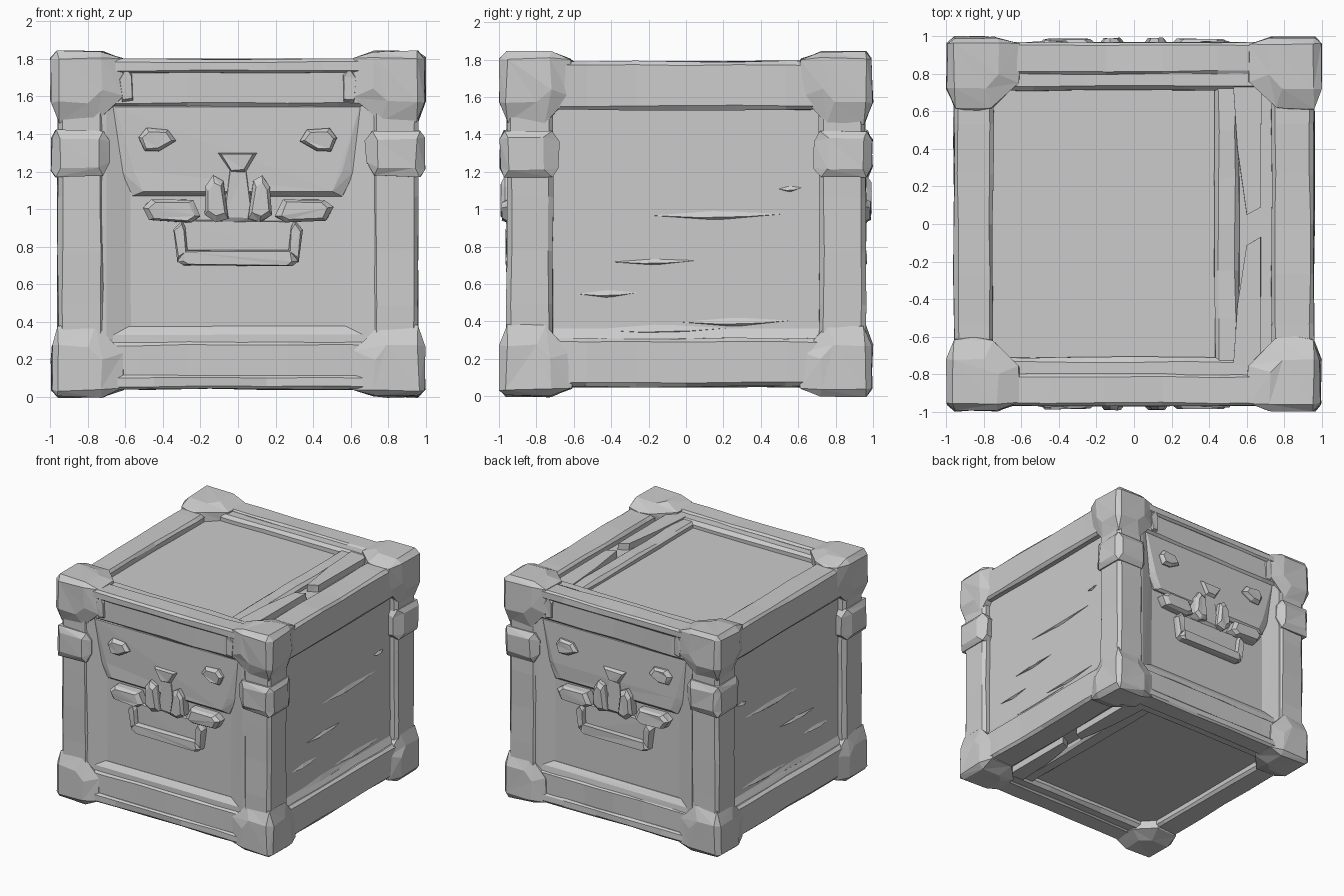
import bpy, bmesh, random
from mathutils import Vector
from itertools import product

if "Cube" in bpy.data.objects:
    bpy.data.objects.remove(bpy.data.objects["Cube"])

random.seed(4)
H = 1.84
SIGNS = (-1, 1)


def finish(name, bm, jitter):
    for v in bm.verts:
        v.co += Vector([random.uniform(-jitter, jitter) for _ in range(3)])
    bmesh.ops.recalc_face_normals(bm, faces=bm.faces[:])
    me = bpy.data.meshes.new(name)
    bm.to_mesh(me)
    bm.free()
    ob = bpy.data.objects.new(name, me)
    bpy.context.collection.objects.link(ob)
    return ob


def box(name, a, b, bevel=0.02, cuts=0, jitter=0.0):
    """Chamfered box between two corners, cut along its longest side."""
    lo = Vector([min(p) for p in zip(a, b)])
    hi = Vector([max(p) for p in zip(a, b)])
    size, mid = hi - lo, (hi + lo) / 2
    bm = bmesh.new()
    bmesh.ops.create_cube(bm, size=1)
    for v in bm.verts:
        v.co = mid + v.co * size
    if bevel:
        bmesh.ops.bevel(bm, geom=bm.edges[:], offset=bevel, segments=1,
                        profile=0.5, affect='EDGES')
    axis = max(range(3), key=lambda i: size[i])
    no = Vector((0, 0, 0))
    no[axis] = 1
    for i in range(cuts):
        co = lo + size * ((i + 1) / (cuts + 1))
        bmesh.ops.bisect_plane(bm, geom=bm.verts[:] + bm.edges[:] + bm.faces[:],
                               plane_co=co, plane_no=no)
    return finish(name, bm, jitter)


def hull(name, pts, jitter=0.0):
    bm = bmesh.new()
    for p in pts:
        bm.verts.new(p)
    bmesh.ops.convex_hull(bm, input=bm.verts[:])
    bmesh.ops.delete(bm, geom=[v for v in bm.verts if not v.link_faces], context='VERTS')
    return finish(name, bm, jitter)


def boss(name, outline, depth, sx, sy, shrink=0.8, base=0.88, jitter=0.004):
    """Convex x-z outline raised from the front or back panel, narrowing outward."""
    cx = sum(p[0] for p in outline) / len(outline)
    cz = sum(p[1] for p in outline) / len(outline)
    pts = []
    for x, z in outline:
        pts.append((sx * x, sy * base, z))
        pts.append((sx * x, sy * (depth - 0.025), z))
        pts.append((sx * (cx + (x - cx) * shrink), sy * depth, cz + (z - cz) * shrink))
    return hull(name, pts, jitter)


# recessed panels of the crate
box("crate_core", (-0.90, -0.90, 0.11), (0.90, 0.90, 1.73), 0)

# corner caps, measured inward from the outer corner
cap = []
for i in range(3):
    for d, ring in ((0.0, ((.035, .035), (.27, .035), (.27, .2), (.2, .27), (.035, .27))),
                    (0.04, ((.38, .04), (.38, .24), (.24, .38), (.04, .38))),
                    (0.14, ((.39, .05), (.39, .23), (.23, .39), (.05, .39)))):
        for u, w in ring:
            p = [u, w]
            p.insert(i, d)
            cap.append(p)
for sx, sy, sz in product(SIGNS, SIGNS, SIGNS):
    hull("corner_cap", [(sx * (.995 - p[0]), sy * (.995 - p[1]),
                         H / 2 + sz * (H / 2 - p[2])) for p in cap], 0.007)

# upright posts and the clasps wrapped around them
for sx, sy in product(SIGNS, SIGNS):
    box("corner_post", (sx * .71, sy * .71, .2), (sx * .96, sy * .96, 1.64), .025, 4, .005)
    hull("corner_clasp", [(sx * x, sy * y, z) for x, y, z in
         [(a, b, c) for a in (.72, .97) for b in (.72, .97) for c in (1.175, 1.42)] +
         [(.995, b, c) for b in (.76, .95) for c in (1.21, 1.38)] +
         [(b, .995, c) for b in (.74, .95) for c in (1.22, 1.37)] +
         [(.68, .95, 1.25), (.68, .95, 1.36), (.95, .68, 1.22), (.95, .68, 1.36)]], .006)

# top and bottom rails
for sz in SIGNS:
    def zz(z):
        return H / 2 + sz * (z - H / 2)
    for sy in SIGNS:
        box("long_rail", (-.8, sy * .71, zz(1.54)), (.8, sy * .95, zz(1.785)), .025, 5, .005)
        box("rail_lip", (-.75, sy * .80, zz(1.725)), (.75, sy * .968, zz(1.80)), .015, 4, .004)
    box("side_rail_left", (-.96, -.8, zz(1.53)), (-.75, .8, zz(1.79)), .022, 5, .005)
    box("side_rail_right", (.73, -.8, zz(1.53)), (.96, .8, zz(1.79)), .022, 5, .005)
    # cracked plank beside the right rail
    box("inner_plank", (.43, -.75, zz(1.70)), (.56, .75, zz(1.775)), .02, 5, .005)
    for y0, y1 in ((.75, .05), (-.75, -.11)):
        hull("plank_splinter", [(x, y, zz(z)) for x, y in
             ((.53, y0), (.675, y0), (.675, y1 + .04), (.60, y1), (.55, (y0 + y1) / 2))
             for z in (1.70, 1.785)], .004)

# front and back fittings
for sy in SIGNS:
    boss("lid_plate", [(-.72, 1.57), (.72, 1.57), (.62, 1.2), (.56, 1.07), (-.56, 1.07),
                       (-.62, 1.2)], .935, 1, sy, .9)
    boss("clasp_stem", [(-.09, .92), (.09, .92), (.05, 1.26), (-.05, 1.26)], .94, 1, sy)
    boss("clasp_head", [(-.11, 1.30), (.10, 1.30), (.04, 1.2), (-.04, 1.2)], .965, 1, sy)
    boss("handle_plate", [(-.31, .94), (.31, .94), (.29, .73), (-.29, .73)], .925, 1, sy, .95)
    boss("handle_grip", [(-.31, .78), (.31, .78), (.32, .72), (.29, .70), (-.29, .70),
                         (-.32, .72)], .965, 1, sy, .9)
    # sloped ledges framing the panel
    hull("lower_ledge", [(x, sy * y, z) for x in (-.72, .72) for y, z in
         ((.88, .26), (.94, .26), (.935, .33), (.905, .375), (.88, .375))], .004)
    for sx in SIGNS:
        hull("post_slope", [(sx * x, sy * y, z) for z in (.25, 1.55) for x, y in
             ((.74, .88), (.74, .948), (.70, .945), (.57, .90), (.57, .88))], .003)
        boss("handle_arm", [(.27, .76), (.32, .72), (.345, .89), (.30, .94), (.28, .9)],
             .96, sx, sy)
        boss("handle_mount", [(.20, .96), (.24, 1.05), (.46, 1.05), (.51, 1.01), (.47, .94),
                              (.25, .93)], .985, sx, sy)
        boss("clasp_prong", [(.05, .95), (.08, 1.15), (.13, 1.18), (.17, 1.12), (.18, .97),
                             (.12, .93)], .99, sx, sy, .7)
        boss("lid_lug", [(.33, 1.36), (.37, 1.42), (.49, 1.43), (.53, 1.38), (.50, 1.31),
                         (.42, 1.31)], .975, sx, sy, .75)
        boss("rail_wedge", [(.56, 1.57), (.56, 1.72), (.59, 1.77), (.64, 1.7), (.62, 1.56)],
             .965, sx, sy)

# raised wood splinters on the side panels: y start, y end, z, half height
GRAIN = [(-.28, .60, .97, .03), (-.62, -.22, .55, .025), (-.1, .62, .40, .03),
         (.48, .63, 1.11, .02), (-.45, .1, .72, .02), (-.6, .3, .36, .035)]
for sx in SIGNS:
    for y0, y1, z, h in GRAIN:
        m = (y0 + y1) / 2
        hull("wood_grain", [(sx * x, y, zz) for x, y, zz in
             ((.895, y0, z), (.895, y1, z + .01), (.895, m, z + h), (.895, m, z - h),
              (.915, m - .1 * (y1 - y0), z - h * .5), (.912, m + .2 * (y1 - y0), z - h * .3))])
    hull("panel_ledge", [(sx * x, y, z) for y in (-.75, .75) for x, z in
         ((.88, .25), (.94, .25), (.93, .31), (.90, .36))], .003)
